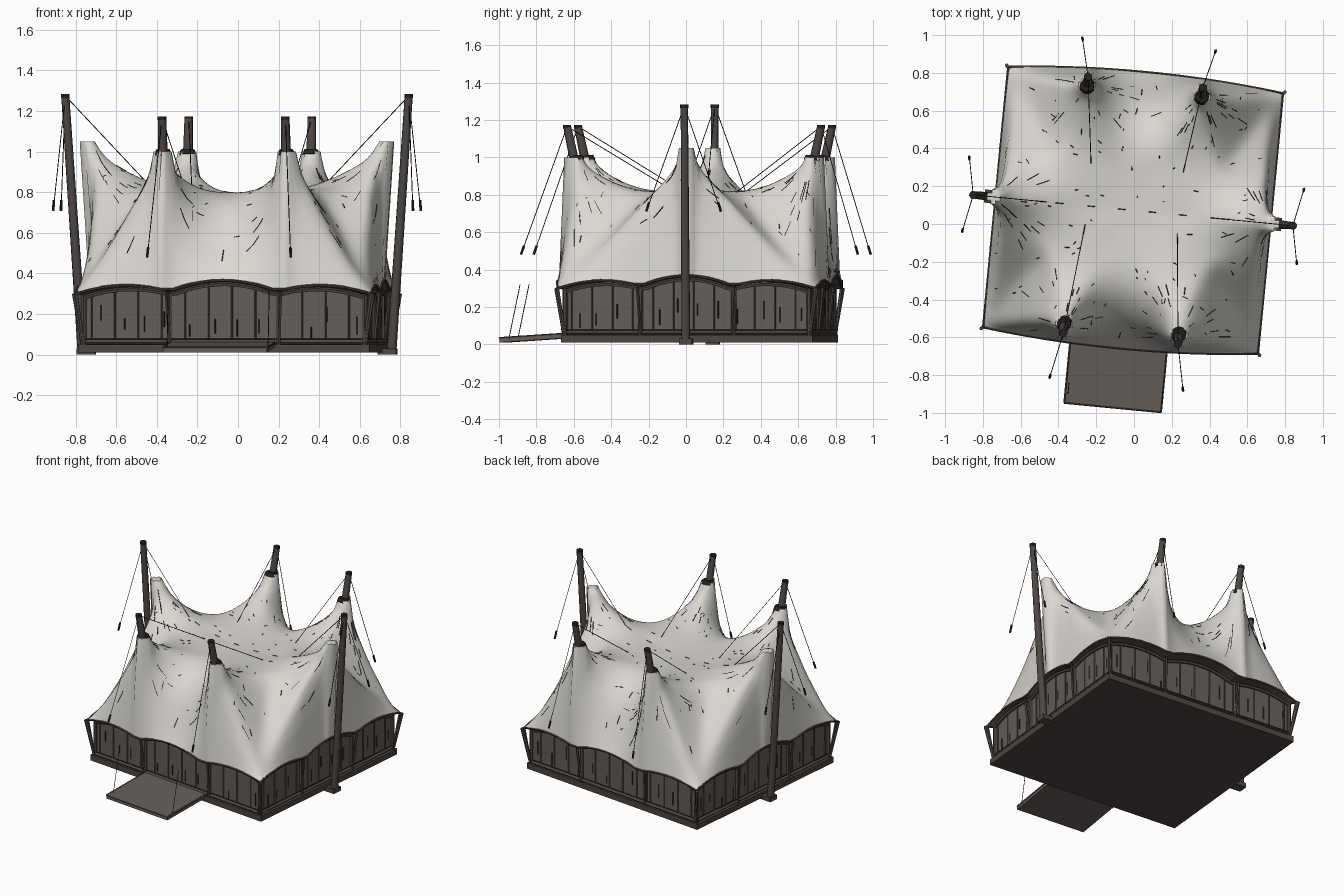
import bpy, bmesh, math, random
from mathutils import Vector, Matrix

random.seed(4)
if "Cube" in bpy.data.objects:
    bpy.data.objects.remove(bpy.data.objects["Cube"])

# The whole pavilion is turned slightly on its plot
PLACE = Matrix.Translation((-0.005, 0.0725, 0)) @ Matrix.Rotation(math.radians(-5.5), 4, 'Z')
HX, HY = 0.73, 0.692           # canopy half sizes
WX, WY = 0.695, 0.655          # wall half sizes
BX, BY = 0.27, 0.25            # bay divisions
SIGNS = (-1, 1)


def material(name, rgb):
    m = bpy.data.materials.new(name)
    m.use_nodes = True
    m.diffuse_color = (*rgb, 1)
    m.node_tree.nodes["Principled BSDF"].inputs["Base Color"].default_value = (*rgb, 1)
    return m


CANVAS = material("pale canvas", (0.70, 0.68, 0.635))
WALL = material("weathered wall", (0.13, 0.112, 0.102))
TIMBER = material("dark timber", (0.075, 0.062, 0.056))
ROPE = material("black rope", (0.018, 0.016, 0.015))


def finish(bm, name, mat, smooth=False):
    bmesh.ops.transform(bm, matrix=PLACE, verts=bm.verts)
    mesh = bpy.data.meshes.new(name)
    bm.to_mesh(mesh)
    bm.free()
    mesh.materials.append(mat)
    ob = bpy.data.objects.new(name, mesh)
    bpy.context.collection.objects.link(ob)
    if smooth:
        bpy.ops.object.select_all(action='DESELECT')
        ob.select_set(True)
        bpy.context.view_layer.objects.active = ob
        bpy.ops.object.shade_smooth_by_angle(angle=math.radians(50))


def box(bm, lo, hi):
    lo, hi = Vector(lo), Vector(hi)
    mat = Matrix.Translation((lo + hi) / 2) @ Matrix.Diagonal((*(hi - lo), 1))
    bmesh.ops.create_cube(bm, size=1, matrix=mat)


def rod(bm, a, b, r0, r1=None, sides=8):
    a, b = Vector(a), Vector(b)
    d = b - a
    mat = Matrix.Translation((a + b) / 2) @ d.to_track_quat('Z', 'Y').to_matrix().to_4x4()
    bmesh.ops.create_cone(bm, cap_ends=True, segments=sides, radius1=r0,
                          radius2=r0 if r1 is None else r1, depth=d.length, matrix=mat)


def chain(bm, pts, r, sides=5):
    for a, b in zip(pts, pts[1:]):
        rod(bm, a, b, r, sides=sides)


def scallop(u, bay, half):
    """Height of the arched eave along one side."""
    u = abs(u)
    if u < bay:
        return 0.312 + 0.055 * (1 - (u / bay) ** 2)
    t = (u - bay) / (half - bay)
    return 0.312 - 0.012 * t + 0.14 * t * (1 - t)


# Canopy: a membrane relaxed between the eave, the peaks and the ridges
N = 72
CORNER_PEAKS = [(sx * 0.305, sy * 0.632, 1.0) for sx in SIGNS for sy in SIGNS]
SIDE_PEAKS = [(sx * 0.685, 0, 1.05) for sx in SIGNS]
PEAKS = CORNER_PEAKS + SIDE_PEAKS
z = [[0.6] * (N + 1) for _ in range(N + 1)]
pinned = {}


def gx(i):
    return (2 * i / N - 1) * HX


def gy(j):
    return (2 * j / N - 1) * HY


def pin(x, y, h):
    key = (round((x / HX + 1) * N / 2), round((y / HY + 1) * N / 2))
    pinned[key] = max(h, pinned.get(key, 0))


def ridge(a, b, control, mid):
    """Bowed ridge sagging to the height mid."""
    for k in range(121):
        t = k / 120
        x, y = [(1 - t) ** 2 * p + 2 * t * (1 - t) * c + t * t * q
                for p, c, q in zip(a, control, b)]
        end = a[2] if t < 0.5 else b[2]
        pin(x, y, mid + (end - mid) * abs(2 * t - 1) ** 2.2)


def hip(low, high, power):
    """Straight line rising from low to high."""
    for k in range(121):
        t = k / 120
        x, y, _ = Vector(low).lerp(Vector(high), t)
        pin(x, y, low[2] + (high[2] - low[2]) * t ** power)


for peak in PEAKS:
    hip((0, 0, 0.79), peak, 3)
for c in CORNER_PEAKS:
    sx, sy = math.copysign(1, c[0]), math.copysign(1, c[1])
    side = (sx * 0.685, 0, 1.05)
    corner = (sx * HX, sy * HY, 0.3)
    ridge(c, side, (c[0] * 1.25, c[1] * 0.25), 0.81)
    hip(corner, (sx * 0.4375, sy * 0.237, 0.81), 1.05)
    hip(corner, c, 1.25)
    hip(corner, side, 1.3)
for sy in SIGNS:
    ridge((-0.305, sy * 0.632, 1.0), (0.305, sy * 0.632, 1.0), (0, sy * 0.55), 0.61)
hard = set()
for i in range(N + 1):
    for j in range(N + 1):
        x, y = gx(i), gy(j)
        for px, py, pz in PEAKS:
            if math.hypot(x - px, y - py) < 0.045:
                pinned[i, j] = pz
                hard.add((i, j))
        if i in (0, N):
            pinned[i, j] = scallop(y, BY, HY)
            hard.add((i, j))
        elif j in (0, N):
            pinned[i, j] = scallop(x, BX, HX)
            hard.add((i, j))
for (i, j), h in pinned.items():
    z[i][j] = h


def relax(fixed, rounds, weight):
    for _ in range(rounds):
        for i in range(1, N):
            for j in range(1, N):
                if (i, j) not in fixed:
                    mean = (z[i - 1][j] + z[i + 1][j] + z[i][j - 1] + z[i][j + 1]) / 4
                    z[i][j] += weight * (mean - z[i][j])


relax(pinned, 160, 1.6)
relax(hard, 5, 0.6)            # soften the ridge creases


def skin(x, y):
    """Point on the canopy; side hoods lean out, front and back eaves bow out."""
    u = min(max((x / HX + 1) * N / 2, 0), N - 0.001)
    v = min(max((y / HY + 1) * N / 2, 0), N - 0.001)
    i, j = int(u), int(v)
    f, g = u - i, v - j
    h = ((z[i][j] * (1 - f) + z[i + 1][j] * f) * (1 - g)
         + (z[i][j + 1] * (1 - f) + z[i + 1][j + 1] * f) * g)
    lean = 0.07 * max(0, (h - 0.45) / 0.6) ** 2 * max(0, abs(x) / HX - 0.4) / 0.6
    swell = 0.042 * (1 - (x / HX) ** 2) * (abs(y) / HY) ** 12
    return Vector((x + math.copysign(lean, x), y + math.copysign(swell, y), h))


bm = bmesh.new()
grid = [[bm.verts.new(skin(gx(i), gy(j))) for j in range(N + 1)] for i in range(N + 1)]
for i in range(N):
    for j in range(N):
        bm.faces.new((grid[i][j], grid[i + 1][j], grid[i + 1][j + 1], grid[i][j + 1]))
finish(bm, "canopy", CANVAS, True)

# Eave rope
bm = bmesh.new()
for s in SIGNS:
    chain(bm, [skin(gx(i), s * HY) for i in range(0, N + 1, 3)], 0.007)
    chain(bm, [skin(s * HX, gy(j)) for j in range(0, N + 1, 3)], 0.007)
finish(bm, "eave_rope", TIMBER)


# Broken spine seam, creases fanning out from the peaks, scattered stitches
def crease(bm, x, y, ang, step):
    pts = [(x + math.cos(ang) * step * k, y + math.sin(ang) * step * k) for k in range(3)]
    if all(abs(p) < HX - 0.02 and abs(q) < HY - 0.02 for p, q in pts):
        chain(bm, [skin(p, q) for p, q in pts], 0.0022, 4)


bm = bmesh.new()
for i in range(8, N - 8, 8):
    chain(bm, [skin(gx(k), 0) for k in (i, i + 1, i + 2)], 0.0022, 4)
for px, py, pz in PEAKS:
    for _ in range(30):
        ang, r = random.uniform(0, math.tau), random.uniform(0.05, 0.24)
        crease(bm, px + math.cos(ang) * r, py + math.sin(ang) * r, ang,
               random.uniform(0.012, 0.035))
for _ in range(110):
    x, y = random.uniform(-HX, HX), random.uniform(-HY, HY)
    crease(bm, x, y, math.atan2(y, x) + random.uniform(-0.6, 0.6), random.uniform(0.004, 0.014))
finish(bm, "canopy_seams", ROPE)

# Floor and ramp
bm = bmesh.new()
box(bm, (-0.72, -0.675, 0.01), (0.72, 0.675, 0.05))
finish(bm, "floor", TIMBER)
bm = bmesh.new()
box(bm, (-0.265, -1.05, 0.01), (0.25, -0.66, 0.036))
for v in bm.verts:
    if v.co.y > -0.8:
        v.co.z += 0.026
finish(bm, "ramp", WALL)
bm = bmesh.new()
chain(bm, [(-0.265, -0.66, 0.06), (-0.265, -1.05, 0.034), (0.25, -1.05, 0.034),
           (0.25, -0.66, 0.06)], 0.005)
finish(bm, "ramp_edging", TIMBER)

# Walls with arched tops, soffit, rails, posts and dark board joints
panels, frame, joints = bmesh.new(), bmesh.new(), bmesh.new()
for s in SIGNS:
    for half, bay, eave, place, edge in (
            (WX, BX, HX, lambda u, h, o=0: Vector((u, s * (WY + o), h)), lambda u: skin(u, s * HY)),
            (WY, BY, HY, lambda u, h, o=0: Vector((s * (WX + o), u, h)), lambda u: skin(s * HX, u))):
        us = [half * (k / 18 - 1) for k in range(37)]
        es = [u * eave / half for u in us]
        tops = [scallop(e, bay, eave) for e in es]
        for k in range(36):
            (a, b), (ta, tb) = us[k:k + 2], tops[k:k + 2]
            panels.faces.new([panels.verts.new(p) for p in (
                place(a, 0.04), place(b, 0.04), place(b, tb), place(a, ta))])
            frame.faces.new([frame.verts.new(p) for p in (
                place(a, ta - 0.01), place(b, tb - 0.01), edge(es[k + 1]), edge(es[k]))])
        chain(frame, [place(u, t - 0.02, 0.004) for u, t in zip(us, tops)], 0.012)
        rod(frame, place(-half, 0.06), place(half, 0.06), 0.016, sides=4)
        for k in range(1, 36, 3):
            rod(frame, place(us[k], 0.05), place(us[k], tops[k]), 0.004, sides=4)
            low = random.uniform(0.07, 0.18)
            u = us[k] + random.uniform(0.005, 0.05)
            rod(joints, place(u, low), place(u, low + random.uniform(0.05, 0.1)), 0.003, sides=4)
        rod(joints, place(-half, 0.077, 0.008), place(half, 0.077, 0.008), 0.003, sides=4)
        for u in (-half, -bay, bay, half):
            rod(frame, place(u, 0.03), place(u, 0.31), 0.014, sides=6)
            rod(frame, place(u, 0.05, 0.01), place(u * eave / half, 0.305, 0.036), 0.008, sides=5)
for sx in SIGNS:
    for sy in SIGNS:
        rod(frame, (sx * 0.7, sy * 0.66, 0.05), (sx * 0.74, sy * 0.7, 0.3), 0.01, sides=6)
finish(panels, "walls", WALL)
finish(frame, "wall_frame", TIMBER)
finish(joints, "wall_joints", ROPE)

# Masts with caps, collars, feet and guy ropes
masts, caps, guys = bmesh.new(), bmesh.new(), bmesh.new()
for sx in SIGNS:
    top = Vector((sx * 0.85, 0, 1.275))
    rod(masts, (sx * 0.765, 0, 0.01), top, 0.024, 0.02, 10)
    box(masts, (min(sx * 0.7, sx * 0.79), -0.035, 0), (max(sx * 0.7, sx * 0.79), 0.035, 0.03))
    rod(caps, top - Vector((0, 0, 0.01)), top + Vector((0, 0, 0.008)), 0.022, sides=10)
    for sy in SIGNS:
        rod(guys, top, (sx * 0.89, sy * 0.2, 0.71), 0.0022, sides=4)
        rod(guys, (sx * 0.888, sy * 0.185, 0.76), (sx * 0.89, sy * 0.2, 0.71), 0.007, sides=5)
    rod(guys, top, skin(sx * 0.45, 0), 0.0022, sides=4)
    # Ramp tethers
    rod(guys, (sx * 0.25, -1.0, 0.03), (sx * 0.25, -0.94, 0.32), 0.0022, sides=4)
for px, py, pz in CORNER_PEAKS:
    sx, sy = math.copysign(1, px), math.copysign(1, py)
    top = Vector((px, py + sy * 0.05, 1.165))
    rod(masts, (px, py, 0.93), top, 0.026, 0.021, 10)
    rod(caps, (px, py, 0.985), (px, py + sy * 0.003, 1.01), 0.044, 0.034, 12)
    rod(caps, top - Vector((0, 0, 0.01)), top + Vector((0, 0, 0.008)), 0.022, sides=10)
    end = Vector((sx * 0.355, sy * (0.885 if sy > 0 else 0.925), 0.48))
    rod(guys, top, end, 0.0022, sides=4)
    rod(guys, end.lerp(top, 0.07), end, 0.007, sides=5)
    rod(guys, top, skin(sx * 0.245, 0.225 if sy > 0 else -0.1), 0.0022, sides=4)
finish(masts, "masts", TIMBER, True)
finish(caps, "mast_caps", ROPE, True)
finish(guys, "guy_ropes", ROPE)
